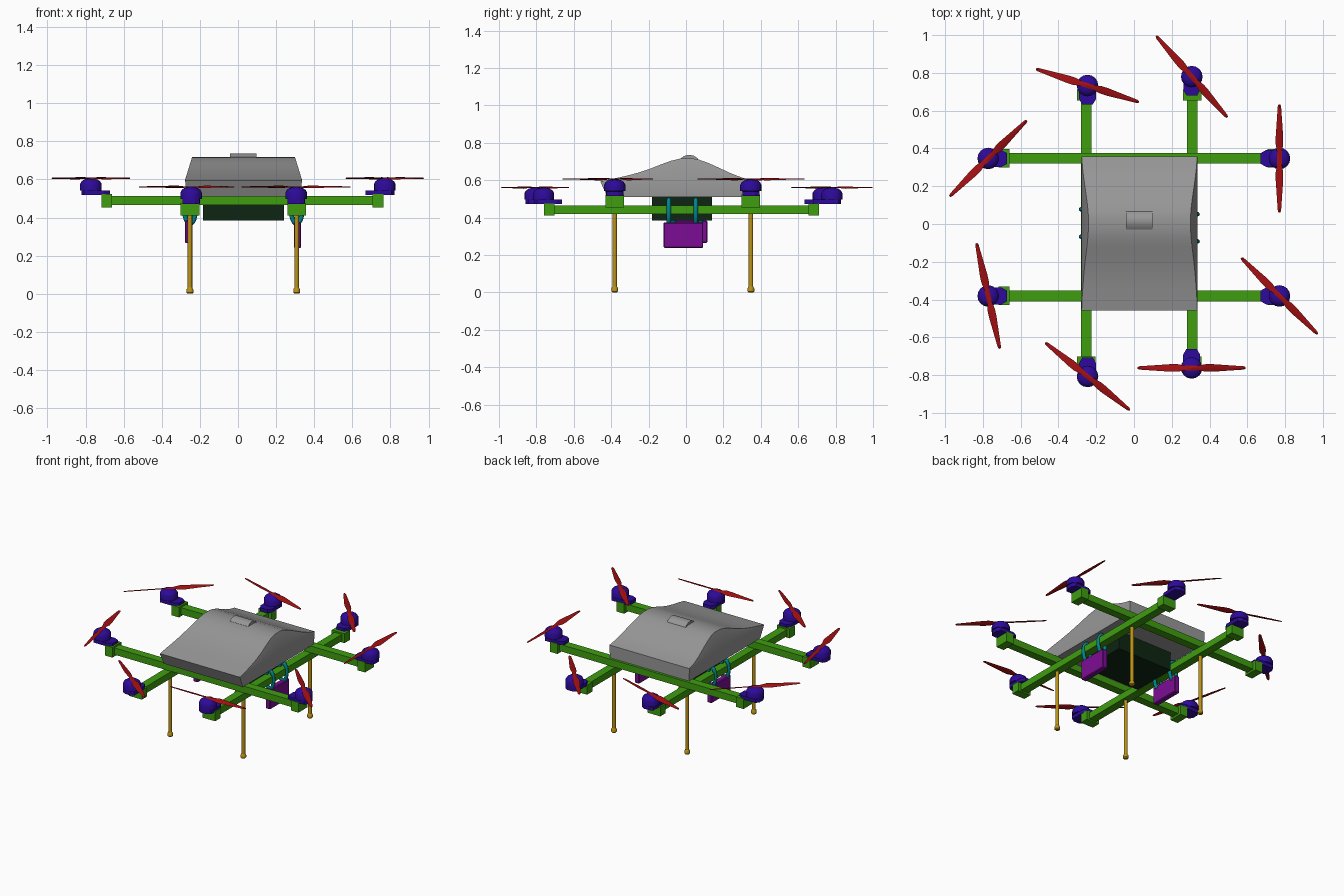
import bpy, bmesh, math
from mathutils import Vector, Matrix

if "Cube" in bpy.data.objects:
    bpy.data.objects.remove(bpy.data.objects["Cube"])


def material(name, rgb):
    m = bpy.data.materials.new(name)
    m.diffuse_color = (*rgb, 1)
    m.use_nodes = True
    m.node_tree.nodes["Principled BSDF"].inputs["Base Color"].default_value = m.diffuse_color
    return m


GREEN = material("frame green", (0.05, 0.34, 0.005))
INDIGO = material("motor indigo", (0.026, 0.003, 0.32))
RED = material("propeller red", (0.36, 0.005, 0.006))
GOLD = material("leg gold", (0.50, 0.29, 0.008))
GRAY = material("shell gray", (0.31, 0.31, 0.31))
DARK = material("battery dark green", (0.004, 0.018, 0.006))
VIOLET = material("pack violet", (0.20, 0.004, 0.30))
TEAL = material("strap teal", (0.0, 0.23, 0.26))


def make(name, bm, mat, smooth=None):
    bmesh.ops.recalc_face_normals(bm, faces=bm.faces)
    me = bpy.data.meshes.new(name)
    bm.to_mesh(me)
    bm.free()
    me.materials.append(mat)
    ob = bpy.data.objects.new(name, me)
    bpy.context.collection.objects.link(ob)
    if smooth:
        bpy.ops.object.select_all(action='DESELECT')
        ob.select_set(True)
        bpy.context.view_layer.objects.active = ob
        bpy.ops.object.shade_smooth_by_angle(angle=math.radians(smooth))
    return ob


def box(name, x, y, z, mat, bevel=0):
    """Box from three (min, max) ranges."""
    bm = bmesh.new()
    bmesh.ops.create_cube(bm, size=1)
    for v in bm.verts:
        v.co = Vector([r[0] if c < 0 else r[1] for c, r in zip(v.co, (x, y, z))])
    if bevel:
        bmesh.ops.bevel(bm, geom=bm.edges[:], offset=bevel, segments=1, affect='EDGES')
    return make(name, bm, mat)


def loft(name, rings, mat, smooth=None, closed=False):
    """Skin equal-length rings of points; cap the ends unless closed."""
    bm = bmesh.new()
    vs = [[bm.verts.new(p) for p in ring] for ring in rings]
    n = len(vs[0])
    pairs = list(zip(vs, vs[1:])) + ([(vs[-1], vs[0])] if closed else [])
    for a, b in pairs:
        for i in range(n):
            j = (i + 1) % n
            bm.faces.new((a[i], a[j], b[j], b[i]))
    if not closed:
        bm.faces.new(vs[0])
        bm.faces.new(vs[-1])
    return make(name, bm, mat, smooth)


def lathe(name, profile, origin, mat, sides=16):
    rings = [[(origin[0] + r * math.cos(2 * math.pi * i / sides),
               origin[1] + r * math.sin(2 * math.pi * i / sides),
               origin[2] + z) for i in range(sides)] for r, z in profile]
    return loft(name, rings, mat, 35)


X_L, X_R, Y_F, Y_B = -0.252, 0.308, -0.381, 0.347
H = 0.028

# Frame: crossing beams with wider end blocks
for y in (Y_F, Y_B):
    box("cross_beam", (-0.70, 0.75), (y - H, y + H), (0.466, 0.513), GREEN)
    for x0, x1 in ((-0.717, -0.660), (0.706, 0.763)):
        box("cross_end_block", (x0, x1), (y - 0.049, y + 0.049), (0.453, 0.523), GREEN)
for x in (X_L, X_R):
    box("long_beam", (x - H, x + H), (-0.75, 0.70), (0.42, 0.466), GREEN)
    for y0, y1 in ((-0.760, -0.702), (0.654, 0.711)):
        box("long_end_block", (x - 0.049, x + 0.049), (y0, y1), (0.411, 0.476), GREEN)

# Landing legs with small feet
for x in (X_L, X_R):
    for y in (Y_F, Y_B):
        lathe("leg", [(0.012, 0.025), (0.012, 0.425)], (x, y, 0), GOLD, 12)
        lathe("foot", [(0.012, 0), (0.018, 0.006), (0.018, 0.022), (0.012, 0.032)],
              (x, y, 0), GOLD, 12)


def propeller(center, angle):
    half = [(0.0, 0.013), (0.035, 0.013), (0.075, 0.021), (0.11, 0.021),
            (0.19, 0.015), (0.275, 0.009), (0.286, 0.005)]
    stations = [(-r, w) for r, w in half[:0:-1]] + half
    turn = Matrix.Translation(center) @ Matrix.Rotation(math.radians(angle), 4, 'Z')
    rings = []
    for r, w in stations:
        pitch = max(-1, min(1, r / 0.07)) * math.radians(22) * (1 - abs(r) / 0.45)
        tilt = turn @ Matrix.Translation((r, 0, 0)) @ Matrix.Rotation(pitch, 4, 'X')
        rings.append([tilt @ Vector(p) for p in
                      ((0, -w, 0), (0, 0, -0.003), (0, w, 0), (0, 0, 0.003))])
    loft("propeller", rings, RED, 25)


def motor(x, y, z, inward, angle):
    """Mounting plate reaching inward, domed motor and propeller."""
    outline = [(-0.035, -0.045), (0.07, -0.045), (0.10, -0.028), (0.10, 0.028),
               (0.07, 0.045), (-0.035, 0.045), (-0.05, 0.02), (-0.05, -0.02)]
    rot = Matrix.Translation((x, y, z)) @ Matrix.Rotation(math.radians(inward), 4, 'Z')
    loft("motor_mount", [[rot @ Vector((a, b, h)) for a, b in outline]
                         for h in (0, 0.024)], INDIGO)
    lathe("motor", [(0.046, 0.002), (0.046, 0.024), (0.057, 0.026), (0.057, 0.058),
                    (0.049, 0.073), (0.034, 0.083), (0.012, 0.088)], (x, y, z), INDIGO)
    propeller((x, y, z + 0.089), angle)


for m in ((-0.772, Y_B, 0.517, 0, 44.6), (-0.772, Y_F, 0.517, 0, -77.6),
          (0.770, Y_B, 0.517, 180, 90), (0.770, Y_F, 0.517, 180, -45),
          (-0.246, 0.733, 0.472, -90, -17.8), (0.306, 0.780, 0.472, -90, -48.8),
          (-0.246, -0.807, 0.472, 90, -38.6), (0.305, -0.762, 0.472, 90, 0)):
    motor(*m)

# Shell: swept roof whose sides lean inward as the roof rises
CX = 0.029
roof = [(-0.457, 0.594), (-0.40, 0.606), (-0.33, 0.621), (-0.26, 0.639), (-0.19, 0.662),
        (-0.13, 0.686), (-0.08, 0.704), (-0.03, 0.716), (0.03, 0.717), (0.07, 0.710),
        (0.12, 0.692), (0.18, 0.665), (0.24, 0.637), (0.30, 0.614), (0.358, 0.600)]
rings = []
for y, z in roof:
    top = 0.306 - 0.036 * max(0, (z - 0.60) / 0.117)
    yb = max(y, -0.42)
    zs = min(z - 0.004, 0.60)
    rings.append([(CX - 0.302, yb, 0.511), (CX - 0.306, y, zs), (CX - top, y, z),
                  (CX + top, y, z), (CX + 0.306, y, zs), (CX + 0.302, yb, 0.511)])
loft("shell", rings, GRAY, 25)

# Rounded cap on the roof ridge
cap = [(-0.028, 0.700), (-0.028, 0.717), (-0.010, 0.730), (0.015, 0.736),
       (0.040, 0.732), (0.062, 0.718), (0.072, 0.700)]
loft("roof_cap", [[(x, y, z) for y, z in cap] for x in (-0.043, 0.097)], GRAY, 35)

# Battery under the shell
box("battery", (-0.183, 0.241), (-0.181, 0.140), (0.385, 0.511), DARK)

# Side packs hung from the long beams by strap loops
for x0, x1, y0, z0, z1, sx, straps in (
        (0.293, 0.331, -0.120, 0.239, 0.375, X_R, (-0.092, 0.052)),
        (-0.277, -0.239, -0.098, 0.265, 0.385, X_L, (-0.067, 0.078))):
    box("side_pack", (x0, x1), (y0, y0 + 0.212), (z0, z1), VIOLET, 0.005)
    for y in straps:
        rings = []
        for i in range(20):
            a = 2 * math.pi * i / 20
            d = Vector((math.cos(a), 0, math.sin(a)))
            c = Vector((sx + 0.028 * d.x, y, 0.432 + 0.064 * d.z))
            rings.append([c + 0.0125 * (d * math.cos(b) + Vector((0, math.sin(b), 0)))
                          for b in (2 * math.pi * k / 8 for k in range(8))])
        loft("strap", rings, TEAL, 50, closed=True)
